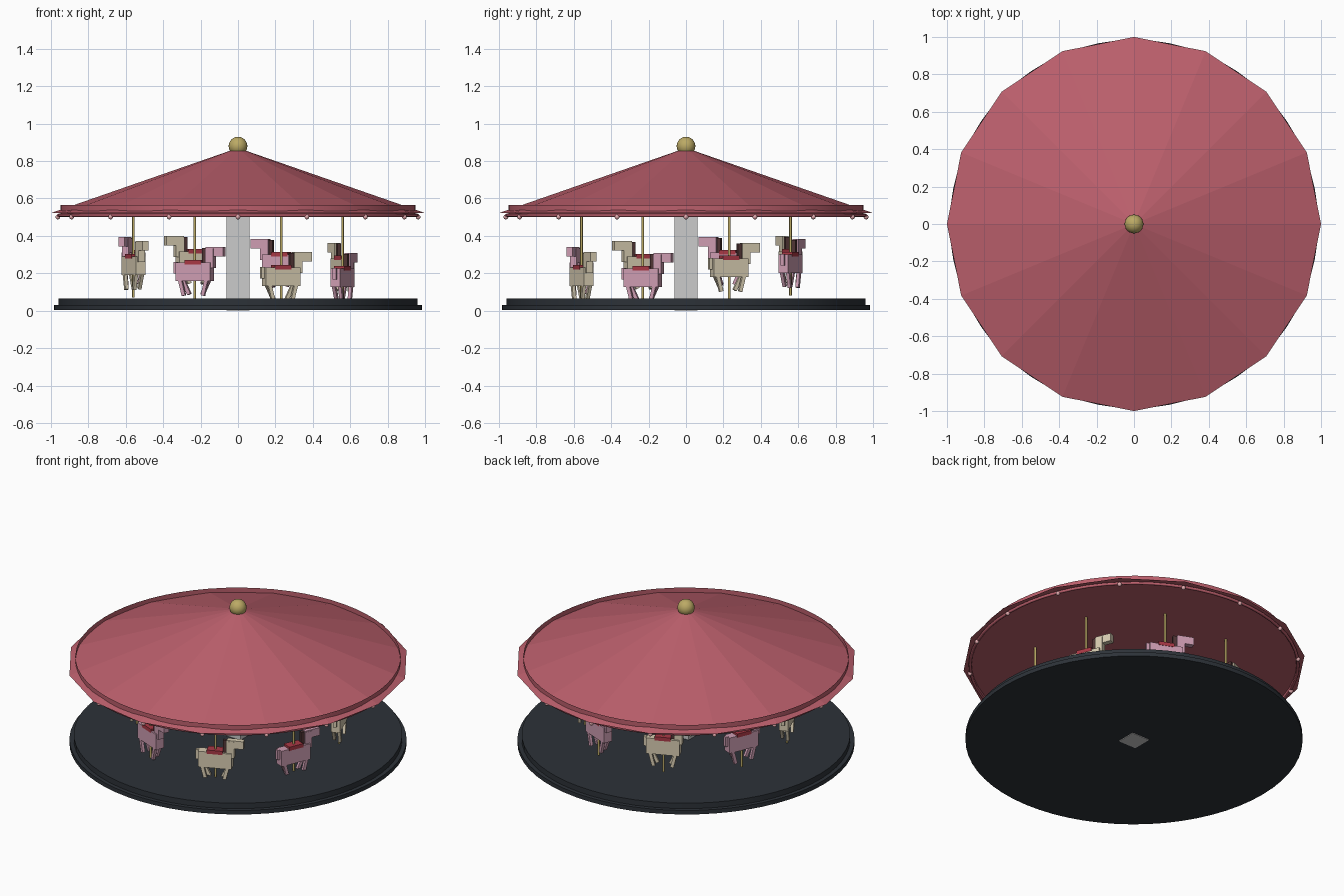
import bpy, bmesh
from math import radians, cos, sin, pi
from mathutils import Matrix, Vector

if "Cube" in bpy.data.objects:
    bpy.data.objects.remove(bpy.data.objects["Cube"])


def mat(name, r, g, b):
    m = bpy.data.materials.new(name)
    m.diffuse_color = (r, g, b, 1)
    m.use_nodes = True
    m.node_tree.nodes["Principled BSDF"].inputs["Base Color"].default_value = m.diffuse_color
    return m


RED = mat("canopy_red", 0.50, 0.115, 0.15)
DARK = mat("platform_dark", 0.026, 0.032, 0.040)
GOLD = mat("brass", 0.50, 0.40, 0.13)
PINK = mat("pink", 0.62, 0.34, 0.45)
CREAM = mat("cream", 0.68, 0.60, 0.44)
MANE = mat("mane_brown", 0.08, 0.035, 0.035)
SADDLE = mat("saddle_red", 0.40, 0.04, 0.06)
BULB = mat("bulb_pink", 0.75, 0.40, 0.42)


def finish(bm, name, mats=(), smooth=None):
    me = bpy.data.meshes.new(name)
    bm.to_mesh(me)
    bm.free()
    ob = bpy.data.objects.new(name, me)
    bpy.context.collection.objects.link(ob)
    for m in mats:
        me.materials.append(m)
    if smooth:
        bpy.context.view_layer.objects.active = ob
        ob.select_set(True)
        bpy.ops.object.shade_smooth_by_angle(angle=radians(smooth))
        ob.select_set(False)
    return ob


def cone(name, r1, r2, z0, z1, segs, m, smooth=None, caps=True, xy=(0, 0)):
    bm = bmesh.new()
    bmesh.ops.create_cone(bm, cap_ends=caps, segments=segs, radius1=r1, radius2=r2, depth=z1 - z0,
                          matrix=Matrix.Translation((xy[0], xy[1], (z0 + z1) / 2)))
    return finish(bm, name, [m], smooth)


def box(bm, x, y, z, index=0, tilt=0):
    """Box from (min, max) ranges, tilted about its top centre."""
    lo, hi = Vector((x[0], y[0], z[0])), Vector((x[1], y[1], z[1]))
    c, s = (lo + hi) / 2, hi - lo
    pivot = Vector((c.x, c.y, hi.z))
    M = (Matrix.Translation(pivot) @ Matrix.Rotation(tilt, 4, 'Y')
         @ Matrix.Translation(c - pivot) @ Matrix.Diagonal((*s, 1)))
    verts = bmesh.ops.create_cube(bm, size=1, matrix=M)["verts"]
    for f in {f for v in verts for f in v.link_faces}:
        f.material_index = index


# Platform
cone("platform_base", 0.985, 0.985, 0.004, 0.03, 64, DARK, 30)
cone("platform_deck", 0.96, 0.96, 0.028, 0.065, 64, DARK, 30)

# Square centre column
bm = bmesh.new()
box(bm, (-0.0625, 0.0625), (-0.0625, 0.0625), (0, 0.53))
finish(bm, "centre_column")

# Canopy, its open band and lower trim
cone("canopy_roof", 1.0, 0.0, 0.522, 0.87, 16, RED)
cone("canopy_band", 0.95, 0.95, 0.503, 0.565, 64, RED, 30, caps=False)
bpy.ops.mesh.primitive_torus_add(location=(0, 0, 0.51), major_radius=0.958, minor_radius=0.009,
                                 major_segments=64, minor_segments=8)
trim = bpy.context.object
trim.name = "canopy_trim"
trim.data.materials.append(RED)
bpy.ops.object.shade_smooth_by_angle(angle=radians(60))
trim.select_set(False)

# Ball on top
bm = bmesh.new()
bmesh.ops.create_uvsphere(bm, u_segments=24, v_segments=16, radius=0.05,
                          matrix=Matrix.Translation((0, 0, 0.88)))
finish(bm, "roof_ball", [GOLD], 60)

# Bulbs under the rim
bm = bmesh.new()
for i in range(16):
    a = i * pi / 8
    bmesh.ops.create_uvsphere(bm, u_segments=10, v_segments=8, radius=0.013,
                              matrix=Matrix.Translation((0.963 * cos(a), 0.963 * sin(a), 0.501)))
finish(bm, "rim_bulbs", [BULB], 60)


def horse(name, coat):
    bm = bmesh.new()
    box(bm, (-0.10, 0.10), (-0.0275, 0.0275), (-0.05, 0.05))            # body
    box(bm, (0.068, 0.115), (-0.019, 0.019), (0.02, 0.125))             # neck
    box(bm, (0.07, 0.17), (-0.0175, 0.0175), (0.082, 0.132))            # head
    box(bm, (0.046, 0.069), (-0.01, 0.01), (0.045, 0.128), 1)           # mane
    box(bm, (-0.118, -0.098), (-0.01, 0.01), (-0.01, 0.052))            # tail
    box(bm, (-0.048, 0.048), (-0.03, 0.03), (0.04, 0.064), 2)           # saddle
    for end in (-1, 1):                                                 # legs
        for side in (-1, 1):
            x, y = end * 0.077, side * 0.018
            box(bm, (x - 0.01, x + 0.01), (y - 0.009, y + 0.009), (-0.13, -0.04),
                tilt=end * (0.35 + 0.1 * side))
    return finish(bm, name, [coat, MANE, SADDLE])


# Eight horses on poles, rising and falling around the ring
heights = [0.23, 0.251, 0.267, 0.261, 0.24, 0.208, 0.181, 0.176]
for i, h in enumerate(heights):
    a = radians(22.5 + 45 * i)
    px, py = 0.605 * cos(a), 0.605 * sin(a)
    ob = horse(f"horse_{i + 1}", PINK if i % 2 else CREAM)
    ob.location = (px, py, h)
    ob.rotation_euler.z = a + pi / 2
    cone(f"pole_{i + 1}", 0.007, 0.007, max(0.06, h - 0.17), 0.53, 10, GOLD, 60, xy=(px, py))
